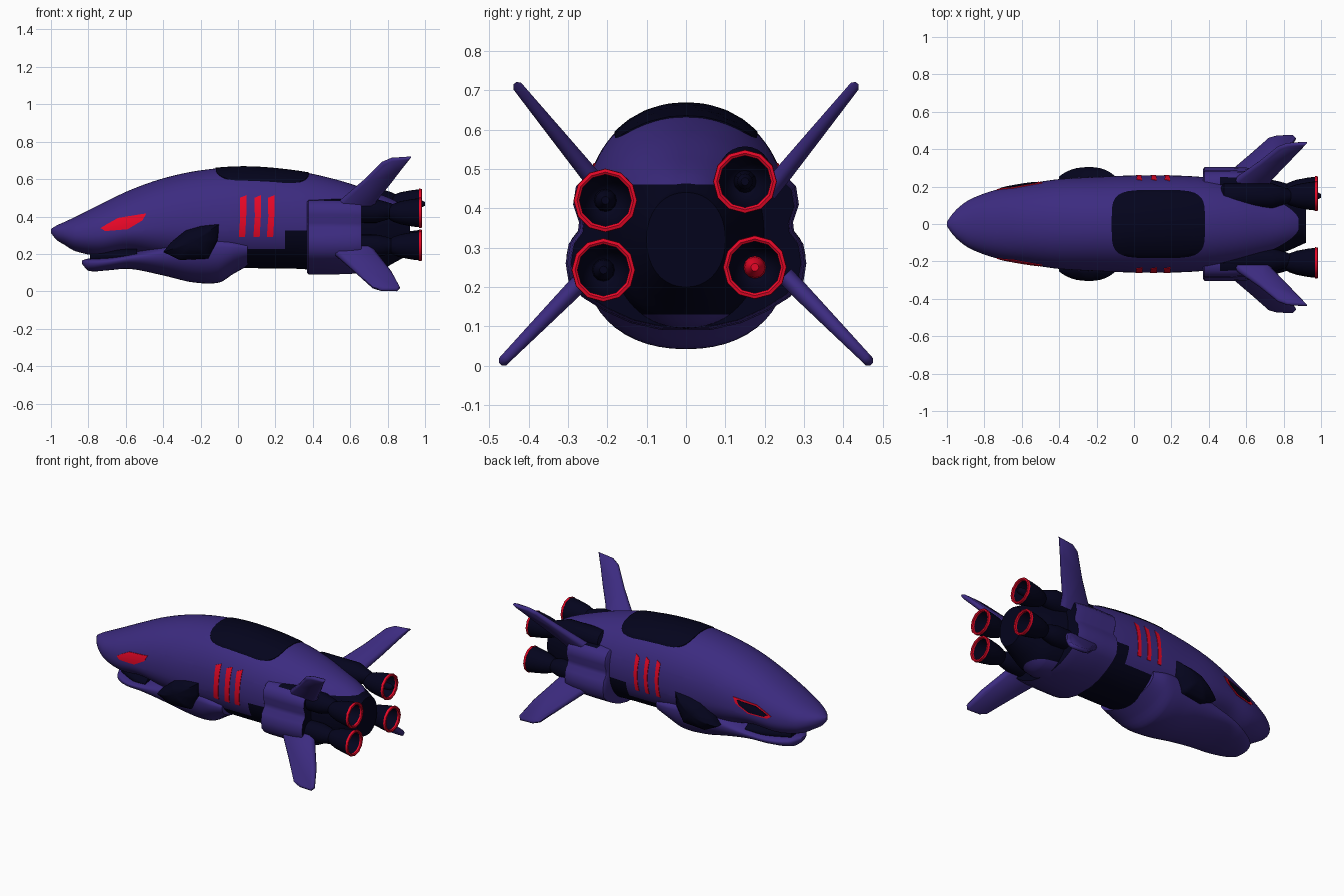
import bpy, bmesh, math
from mathutils import Vector
from mathutils.bvhtree import BVHTree

if "Cube" in bpy.data.objects:
    bpy.data.objects.remove(bpy.data.objects["Cube"])


def material(name, rgb):
    m = bpy.data.materials.new(name)
    m.diffuse_color = (*rgb, 1)
    m.use_nodes = True
    m.node_tree.nodes["Principled BSDF"].inputs["Base Color"].default_value = m.diffuse_color
    return m


PURPLE = material("purple_paint", (0.045, 0.024, 0.215))
DARK = material("dark_navy", (0.0012, 0.0012, 0.012))
RED = material("bright_red", (0.8, 0.002, 0.02))


def make(name, verts, faces, mats, angle=40, out=None, rule=None, cuts=()):
    me = bpy.data.meshes.new(name)
    me.from_pydata([tuple(v) for v in verts], [], faces)
    for m in mats:
        me.materials.append(m)
    bm = bmesh.new()
    bm.from_mesh(me)
    bmesh.ops.recalc_face_normals(bm, faces=bm.faces[:])
    for axis, value in cuts:
        no = Vector((axis == 'x', 0, axis == 'z'))
        bmesh.ops.bisect_plane(bm, geom=bm.verts[:] + bm.edges[:] + bm.faces[:],
                               plane_co=no*value, plane_no=no, dist=1e-5)
    bm.normal_update()
    if out is not None:
        if sum(f.normal.dot(out) * f.calc_area() for f in bm.faces) < 0:
            bmesh.ops.reverse_faces(bm, faces=bm.faces[:])
    for f in bm.faces:
        f.smooth = True
        if rule:
            f.material_index = rule(f.calc_center_median(), f.normal)
    bm.to_mesh(me)
    bm.free()
    ob = bpy.data.objects.new(name, me)
    bpy.context.collection.objects.link(ob)
    bpy.ops.object.select_all(action='DESELECT')
    ob.select_set(True)
    bpy.context.view_layer.objects.active = ob
    bpy.ops.object.shade_smooth_by_angle(angle=math.radians(angle))
    return ob


def sample(table, x):
    """Smooth interpolation through rows of (x, values...)"""
    n = len(table)
    i = 0
    while i < n - 2 and x > table[i + 1][0]:
        i += 1
    p0, p1 = table[i], table[i + 1]
    pm, pn = table[max(i - 1, 0)], table[min(i + 2, n - 1)]
    h = p1[0] - p0[0]
    t = (x - p0[0]) / h
    res = []
    for k in range(1, len(p0)):
        m0 = (p1[k] - pm[k]) / (p1[0] - pm[0]) * h
        m1 = (pn[k] - p0[k]) / (pn[0] - p0[0]) * h
        res.append((2*t**3 - 3*t*t + 1)*p0[k] + (t**3 - 2*t*t + t)*m0
                   + (3*t*t - 2*t**3)*p1[k] + (t**3 - t*t)*m1)
    return res


def bridge(rings, n):
    faces = [(r*n + k, r*n + (k+1) % n, (r+1)*n + (k+1) % n, (r+1)*n + k)
             for r in range(rings - 1) for k in range(n)]
    return faces + [tuple(range(n)), tuple((rings-1)*n + k for k in range(n))]


def loft(name, table, mats, steps=70, n=64, power=2.15, rule=None, cuts=()):
    """Rounded sections; rows are x, top, bottom, middle height, half width"""
    x0, x1 = table[0][0], table[-1][0]
    xs = sorted(set([x0 + (x1 - x0)*i/steps for i in range(steps+1)] + [r[0] for r in table]))
    verts = []
    for x in xs:
        top, bot, mid, w = sample(table, x)
        for k in range(n):
            a = 2*math.pi*k/n
            c, s = math.cos(a), math.sin(a)
            y = math.copysign(abs(c)**(2/power), c)*w
            z = mid + math.copysign(abs(s)**(2/power), s)*((top - mid) if s > 0 else (mid - bot))
            verts.append((x, y, z))
    faces = bridge(len(xs), n)
    make(name, verts, faces, mats, 50, rule=rule, cuts=cuts)
    return verts, faces


# Hull with dark belly and dark tail
def hull_colour(c, nor):
    if .03 < c.x < .38 and c.z < .225:
        return 1
    if .25 < c.x < .38 and c.z < .325:
        return 1
    if c.x > .88 or (c.x > .62 and .13 < c.z < .46):
        return 1
    return 0


HULL = [(-1, .333, .312, .322, .012), (-.97, .352, .275, .318, .055), (-.93, .37, .25, .31, .095),
        (-.87, .398, .215, .305, .135), (-.74, .463, .19, .31, .182), (-.58, .54, .205, .33, .213),
        (-.4, .604, .17, .35, .24), (-.2, .647, .14, .36, .252), (.04, .665, .125, .37, .26),
        (.33, .64, .12, .365, .254), (.545, .592, .1, .35, .225), (.73, .53, .1, .33, .178),
        (.83, .49, .15, .32, .14), (.92, .44, .2, .32, .1)]
hv, hf = loft("hull", HULL, [PURPLE, DARK], steps=110, n=80, rule=hull_colour,
              cuts=[('x', .03), ('x', .25), ('x', .38), ('x', .62), ('x', .88),
                    ('z', .13), ('z', .225), ('z', .325), ('z', .46)])

# Lower jaw swelling into the throat
JAW = [(-.835, .165, .148, .155, .02), (-.8, .175, .11, .15, .085), (-.7, .184, .112, .158, .15),
       (-.58, .205, .12, .178, .19), (-.4, .26, .085, .2, .215), (-.24, .32, .048, .23, .236),
       (-.1, .32, .047, .235, .25), (-.03, .3, .09, .235, .252), (.05, .28, .135, .23, .235)]
jv, jf = loft("jaw", JAW, [PURPLE], steps=40, n=48)

# Mouth interior
loft("mouth_interior", [(-.79, .22, .15, .18, .06), (-.65, .24, .15, .19, .142),
                        (-.54, .24, .15, .2, .172)], [DARK], steps=10, n=32)

skin = BVHTree.FromPolygons(hv + jv, hf + [tuple(i + len(hv) for i in f) for f in jf])


def panel(name, outline, side, mat, lift=.004, domed=False, cuts=6):
    """Plate draped on the hull. side: 0 = roof (x, y), +1/-1 = flank (x, z)"""
    pts = []
    for a, b in zip(outline, outline[1:] + outline[:1]):
        pts += [Vector(a).lerp(Vector(b), i/cuts) for i in range(cuts)]
    n = len(pts)
    mid = sum(pts, Vector((0, 0)))/n
    out = Vector((0, side, 0)) if side else Vector((0, 0, 1))
    verts = []
    levels = (.03, .2, .4, .6, .8, .92, 1, 1)
    for r, f in enumerate(levels):
        for p in pts:
            q = mid + (p - mid)*f
            if domed:
                rise = -.04 if r == 7 else .05*(1 - f**2.6)
                verts.append(Vector((q.x, side*(.254 + rise), q.y)))
                continue
            o = Vector((q.x, side*2, q.y)) if side else Vector((q.x, q.y, 2))
            loc = skin.ray_cast(o, -out)[0] or skin.find_nearest(o)[0]
            verts.append(loc + out*(-.01 if r == 7 else lift))
    make(name, verts, bridge(len(levels), n)[:-1], [mat], 50, out=out)


# Roof canopy
canopy = []
for k in range(32):
    a = 2*math.pi*k/32
    c, s = math.cos(a), math.sin(a)
    canopy.append((.13 + .25*math.copysign(abs(c)**.45, c), .182*math.copysign(abs(s)**.45, s)))
panel("canopy", canopy, 0, DARK, cuts=2)

EYE = [(-.735, .338), (-.7, .36), (-.64, .393), (-.49, .417), (-.51, .38), (-.59, .332), (-.71, .322)]
SCOOP = [(-.40, .21), (-.36, .26), (-.28, .325), (-.2, .348), (-.1, .36), (-.11, .27), (-.16, .175), (-.31, .167)]
for side, tag in ((-1, "right"), (1, "left")):
    panel("eye_" + tag, EYE, side, RED)
    panel("side_scoop_" + tag, SCOOP, side, DARK, domed=True)
    t = .002 if side < 0 else .006          # left slots are a little narrower
    for i, x in enumerate((.022, .1, .172)):
        panel(f"gill_{tag}_{i}", [(x-.02+t, .29), (x-.012+t, .4), (x-.014+t, .5), (x+.026-t, .515),
                                  (x+.024-t, .4), (x+.018-t, .29)], side, RED, lift=.003)
# Dark lens inside the left eye
mx, mz = sum(p[0] for p in EYE)/7, sum(p[1] for p in EYE)/7
panel("eye_lens_left", [(mx + (x - mx)*.8, mz + (z - mz)*.75) for x, z in EYE], 1, DARK, lift=.007)


# Engine cowl wrapping flanks and belly; rear opening and open top show dark
def cowl_colour(c, nor):
    return int(nor.x > .95 or (c.x > .46 and c.z > .455 and abs(c.y) < .235))


half = [(.15, .475), (.2, .492), (.25, .485), (.28, .455), (.287, .41), (.272, .365), (.275, .34),
        (.298, .31), (.306, .26), (.298, .21), (.265, .175), (.21, .14), (.14, .108), (.06, .09)]
loop = half + [(-y, z) for y, z in reversed(half)]
verts = []
for x, s in ((.37, .96), (.378, 1), (.5, 1), (.6, .985), (.65, .965), (.66, .955)):
    verts += [(x, y*s, .3 + (z - .3)*s) for y, z in loop]
make("engine_cowl", verts, bridge(6, len(loop)), [PURPLE, DARK], 45,
     rule=cowl_colour, cuts=[('x', .46)])


def lathe(name, y, z, profile, mat, n=24, closed=False):
    verts = [(x, y + r*math.cos(2*math.pi*k/n), z + r*math.sin(2*math.pi*k/n))
             for x, r in profile for k in range(n)]
    faces = bridge(len(profile), n)
    if closed:
        m = len(profile)
        faces = faces[:-2] + [((m-1)*n + k, (m-1)*n + (k+1) % n, (k+1) % n, k) for k in range(n)]
    make(name, verts, faces, [mat], 40)


# Four engines: tube, flared bell, red lip and inner core
for i, (y, z, tip) in enumerate(((-.205, .42, .92), (-.21, .243, .92), (.15, .468, 1.0), (.175, .25, .92))):
    up = (.01, 0, .022, 0)[i]
    lathe(f"engine_tube_{i}", y + (.012 if i == 0 else 0), z + up,
          [(.46, .045), (.48, .06 + up/3), (.74, .06 + up/3), (.78, .052), (.82, .04), (.84, .03)], DARK)
    lathe(f"engine_bell_{i}", y, z, [(.81, .036), (.83, .048), (.87, .062), (.93, .073), (.972, .078),
                                     (.972, .067), (.92, .06), (.86, .045), (.84, .02)], DARK)
    lathe(f"engine_lip_{i}", y, z, [(.968, .081), (.982, .08), (.984, .072), (.98, .066), (.968, .066)],
          RED, n=12, closed=True)
    lathe(f"engine_core_{i}", y, z, [(.83, .03), (.88, .026), (tip - .02, .02), (tip, .01)],
          RED if i == 3 else DARK, n=12)


def fin(name, root, tip, outline):
    root, tip = Vector((0, *root)), Vector((0, *tip))
    span = tip - root
    nor = Vector((1, 0, 0)).cross(span).normalized()
    verts = []
    # thin edges around a thicker middle
    for shrink, t in ((.8, -1), (1, -.4), (1, .4), (.8, 1)):
        for x, s in outline:
            xc = .62 + .23*s
            thick = .023 - .010*max(s, 0)
            sp = s if s < .5 else .5 + (s - .5)*(.94 if shrink < 1 else 1)
            verts.append(Vector((xc + (x - xc)*shrink, 0, 0)) + root + span*sp + nor*thick*t)
    make(name, verts, bridge(4, len(outline)), [PURPLE], 60)


# Four tail fins in an X
UPPER = [(.5, -.15), (.56, .08), (.67, .47), (.77, .88), (.82, .97), (.925, 1), (.87, .72), (.81, .4), (.74, .05), (.72, -.15)]
LOWER = [(.47, -.15), (.53, .05), (.63, .5), (.72, .92), (.765, .99), (.85, 1), (.865, .92), (.82, .5), (.75, .05), (.72, -.15)]
for side, tag in ((-1, "right"), (1, "left")):
    fin("upper_fin_" + tag, (side*.237, .475), (side*.435, .718), UPPER)
    fin("lower_fin_" + tag, (side*.28, .2), (side*.472, .004), LOWER)
